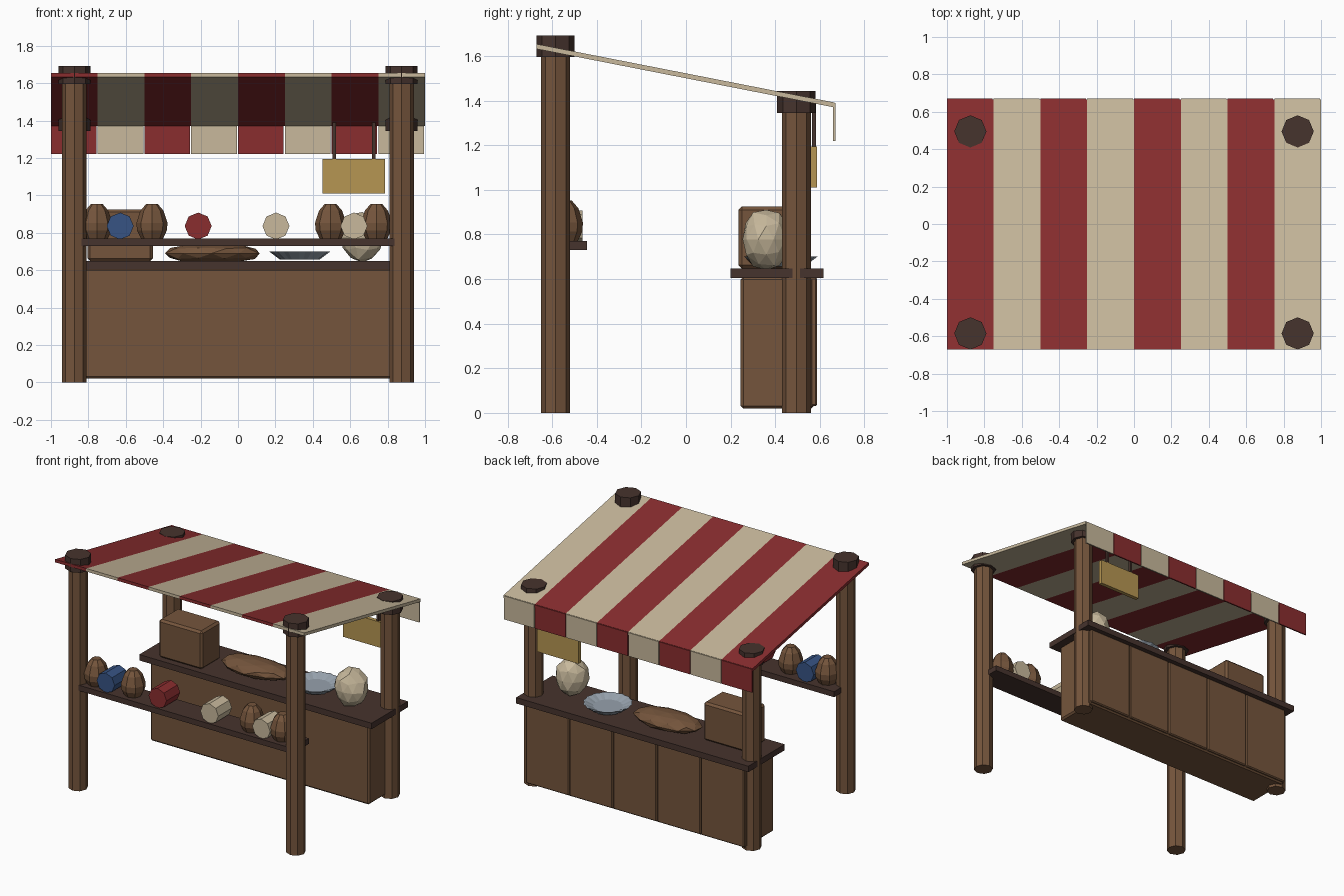
import bpy, bmesh, math, random
from mathutils import Vector, Matrix

random.seed(4)
if "Cube" in bpy.data.objects:
    bpy.data.objects.remove(bpy.data.objects["Cube"])


def material(name, rgb):
    m = bpy.data.materials.new(name)
    m.use_nodes = True
    linear = [(c / 255 / 12.92 if c < 10 else ((c / 255 + 0.055) / 1.055) ** 2.4) for c in rgb]
    m.diffuse_color = (*linear, 1)
    m.node_tree.nodes["Principled BSDF"].inputs["Base Color"].default_value = (*linear, 1)
    return m


WOOD = material("brown wood", (117, 85, 60))
DARK = material("dark wood", (70, 51, 45))
RED = material("red cloth", (138, 45, 47))
CREAM = material("cream cloth", (200, 185, 156))
GOLD = material("gold board", (182, 150, 82))
BLUE = material("blue cloth", (55, 84, 132))
GREY = material("grey metal", (150, 161, 172))


def finish(name, bm, *mats):
    bmesh.ops.recalc_face_normals(bm, faces=bm.faces)
    me = bpy.data.meshes.new(name)
    bm.to_mesh(me)
    bm.free()
    for m in mats:
        me.materials.append(m)
    ob = bpy.data.objects.new(name, me)
    bpy.context.collection.objects.link(ob)
    return ob


def box(name, xs, ys, zs, mat, bevel=0):
    bm = bmesh.new()
    bmesh.ops.create_cube(bm, size=1)
    for v in bm.verts:
        v.co = [lo + (c + 0.5) * (hi - lo) for c, (lo, hi) in zip(v.co, (xs, ys, zs))]
    if bevel:
        bmesh.ops.bevel(bm, geom=bm.edges[:], offset=bevel, segments=1, affect="EDGES")
    return finish(name, bm, mat)


def lathe(name, profile, place, mat, sides=8, tooth=0, turn=Matrix()):
    # Stack of rings (radius, height), closed at both ends; tooth notches every other side
    bm = bmesh.new()
    rings = []
    for r, z in profile:
        ring = []
        for i in range(sides):
            a = math.tau * i / sides
            k = r * (1 - tooth * (i % 2))
            ring.append(bm.verts.new((k * math.cos(a), k * math.sin(a), z)))
        rings.append(ring)
    for a, b in zip(rings, rings[1:]):
        for i in range(sides):
            j = (i + 1) % sides
            bm.faces.new((a[i], a[j], b[j], b[i]))
    bm.faces.new(rings[0])
    bm.faces.new(rings[-1])
    bm.transform(Matrix.Translation(place) @ turn)
    return finish(name, bm, mat)


def lump(name, place, size, jitter, mat):
    # Faceted, slightly uneven ball
    bm = bmesh.new()
    bmesh.ops.create_icosphere(bm, subdivisions=2, radius=1)
    for v in bm.verts:
        v.co *= 1 + random.uniform(-jitter, jitter)
        v.co = Vector(place) + v.co * Vector(size)
    return finish(name, bm, mat)


# Posts with caps: tall pair at the front, short pair at the back
POST_X = 0.875
for side, x in (("right", -POST_X), ("left", POST_X)):
    for end, y, top in (("front", -0.585, 1.6), ("back", 0.495, 1.35)):
        lathe(f"{end}_{side}_post", [(0.065, 0), (0.065, top)], (x, y, 0), WOOD)
        lathe(f"{end}_{side}_post_cap", [(0.086, top - 0.005), (0.086, top + 0.093)], (x, y, 0), DARK)

# Sloping striped canopy
STRIPES = 8
WIDTH = 2 / STRIPES
canopy = bmesh.new()
bmesh.ops.create_cube(canopy, size=1)
for v in canopy.verts:
    back = v.co.y > 0
    v.co = (v.co.x * 2, 0.665 if back else -0.67, (1.381 if back else 1.643) + v.co.z * 0.022)
for i in range(1, STRIPES):
    bmesh.ops.bisect_plane(canopy, geom=canopy.verts[:] + canopy.edges[:] + canopy.faces[:],
                           plane_co=(-1 + i * WIDTH, 0, 0), plane_no=(1, 0, 0))
for f in canopy.faces:
    stripe = int((f.calc_center_median().x + 1) / WIDTH)
    f.material_index = min(stripe, STRIPES - 1) % 2
finish("canopy", canopy, RED, CREAM)

# Hanging valance flaps
for i in range(STRIPES):
    x = -1 + i * WIDTH
    box(f"valance_flap_{i + 1}", (x, x + WIDTH - 0.006), (0.66, 0.67), (1.22, 1.39), (RED, CREAM)[i % 2])

# Counter: body, back panels, top
box("counter_body", (-0.88, 0.88), (0.245, 0.575), (0.02, 0.61), WOOD, 0.012)
PANELS = 5
for i in range(PANELS):
    w = 1.76 / PANELS
    x = -0.88 + i * w
    box(f"counter_panel_{i + 1}", (x + 0.002, x + w - 0.002), (0.555, 0.588), (0.03, 0.607), WOOD, 0.007)
box("counter_top", (-0.933, 0.933), (0.2, 0.617), (0.605, 0.648), DARK)

# Front shelf
box("shelf", (-0.88, 0.88), (-0.634, -0.443), (0.73, 0.77), DARK)

# Pots and cloth rolls on the shelf
POT = [(0.058, 0), (0.08, 0.045), (0.083, 0.085), (0.062, 0.15), (0.032, 0.185)]
for i, x in enumerate((-0.755, -0.46, 0.495, 0.74)):
    lathe(f"pot_{i + 1}", POT, (x, -0.545, 0.768), WOOD)
LIE_DOWN = Matrix.Rotation(math.pi / 2, 4, "X")
for i, (x, mat) in enumerate(((-0.63, BLUE), (-0.213, RED), (0.203, CREAM), (0.62, CREAM))):
    lathe(f"cloth_roll_{i + 1}", [(0.072, -0.078), (0.072, 0.078)], (x, -0.541, 0.836), mat, turn=LIE_DOWN)

# Goods on the counter
box("crate", (-0.805, -0.455), (0.235, 0.455), (0.648, 0.925), WOOD, 0.015)
lump("loaf", (-0.14, 0.405, 0.69), (0.26, 0.13, 0.055), 0.05, WOOD)
lump("round_sack", (0.663, 0.36, 0.778), (0.118, 0.112, 0.135), 0.06, CREAM)
lathe("metal_dish", [(0.105, 0), (0.165, 0.045), (0.155, 0.045), (0.1, 0.02)], (0.33, 0.425, 0.656), GREY, 32, 0.05)

# Hanging sign with two straps
box("sign_board", (0.452, 0.787), (0.56, 0.588), (1.01, 1.195), GOLD)
for side, x in (("right", 0.515), ("left", 0.725)):
    box(f"sign_{side}_strap", (x - 0.009, x + 0.009), (0.566, 0.584), (1.19, 1.395), DARK)
